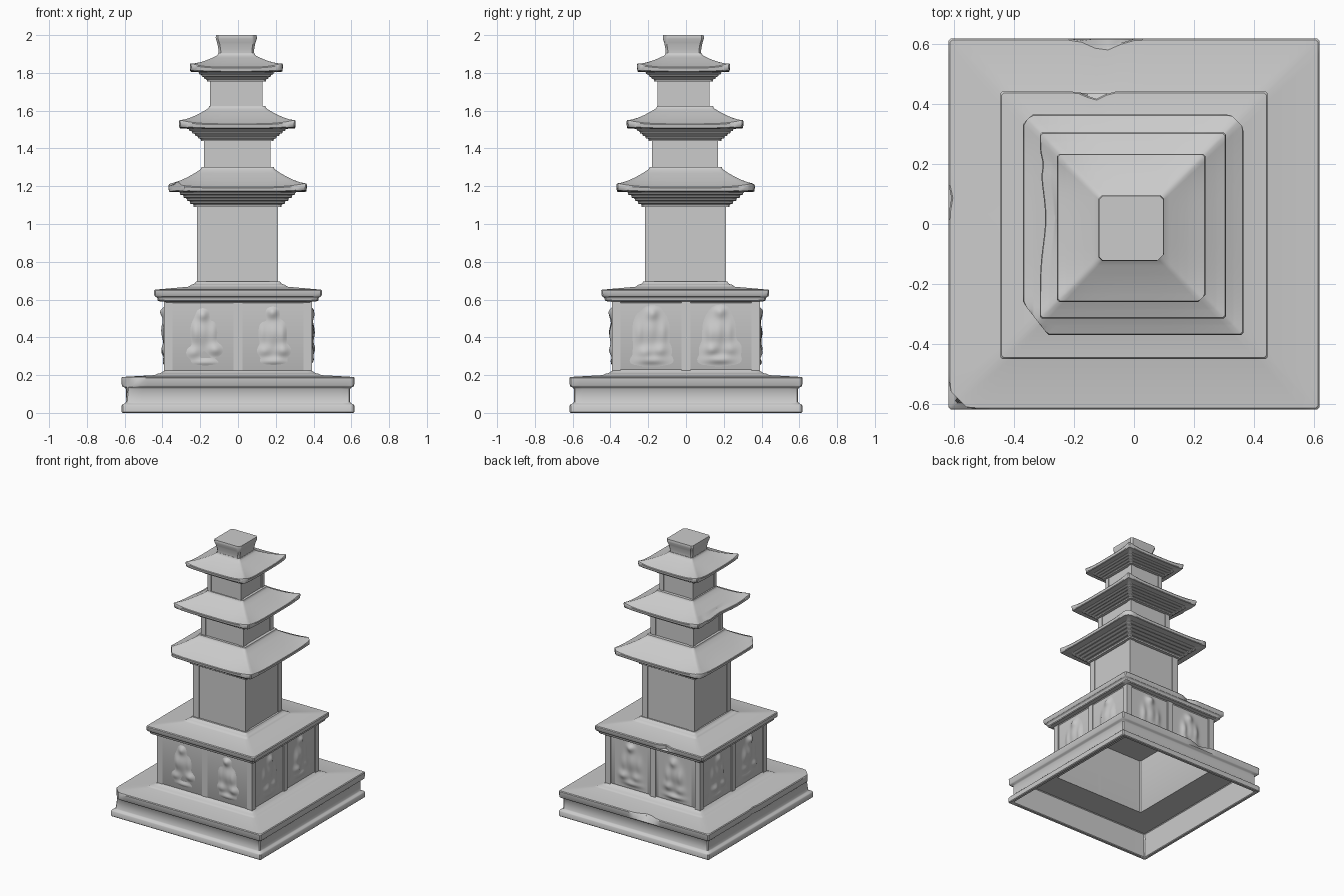
import bpy, bmesh, math, random
from mathutils import Vector, Matrix

if "Cube" in bpy.data.objects:
    bpy.data.objects.remove(bpy.data.objects["Cube"])

random.seed(4)
SEG = 28


def finish(name, bm, angle=35):
    bmesh.ops.recalc_face_normals(bm, faces=bm.faces)
    me = bpy.data.meshes.new(name)
    bm.to_mesh(me)
    bm.free()
    ob = bpy.data.objects.new(name, me)
    bpy.context.collection.objects.link(ob)
    bpy.ops.object.select_all(action='DESELECT')
    ob.select_set(True)
    bpy.context.view_layer.objects.active = ob
    bpy.ops.object.shade_smooth_by_angle(angle=math.radians(angle))
    return ob


def soften(profile, e=0.005):
    """Chamfer every inner point of a (half width, z, corner lift) profile."""
    pts = [Vector(p if len(p) == 3 else (*p, 0)) for p in profile]
    out = [pts[0]]
    for a, b, c in zip(pts, pts[1:], pts[2:]):
        for q in (a, c):
            d = (q - b).length
            out.append(b.lerp(q, min(e, d * 0.3) / d))
    return out + [pts[-1]]


def square_loft(name, profile, centre=(0, 0), caps=(True, True), corner=0.007,
                cuts=(), dents=(), e=0.005):
    """Loft square rings; cuts slice corners off, dents push edges inward."""
    bm = bmesh.new()
    rings = []
    for h, z, lift in soften(profile, e):
        ring = []
        for k in range(4):
            rot = Matrix.Rotation(k * math.pi / 2, 3, 'Z')
            for i in range(SEG + 1):
                t = -1 + 2 * i / SEG
                p = rot @ Vector((t * (h - corner), -h, z + lift * abs(t) ** 4))
                p += Vector((*centre, 0))
                for nx, ny, d, z0, z1 in cuts:
                    n = Vector((nx, ny, 0)).normalized()
                    if z0 < z < z1 and p.dot(n) > d:
                        p -= n * (p.dot(n) - d)
                for side, at, width, depth, h0, z0, z1 in dents:
                    if side == k and h > h0 and z0 < z < z1:
                        c = p.x if k % 2 == 0 else p.y
                        inward = rot @ Vector((0, 1, 0))
                        p += inward * depth * math.exp(-((c - at) / width) ** 2)
                ring.append(bm.verts.new(p))
        rings.append(ring)
    n = len(rings[0])
    for a, b in zip(rings, rings[1:]):
        for i in range(n):
            j = (i + 1) % n
            bm.faces.new((a[i], a[j], b[j], b[i]))
    if caps[0]:
        bm.faces.new(rings[0][::-1])
    if caps[1]:
        bm.faces.new(rings[-1])
    return finish(name, bm)


def box(bm, centre, size):
    m = Matrix.Translation(centre) @ Matrix.Diagonal((*size, 1))
    bmesh.ops.create_cube(bm, size=1, matrix=m)


# Wide hollow base slab, open underneath
square_loft("base_plinth", [
    (0.375, 0.185), (0.588, 0.185), (0.59, 0), (0.617, 0), (0.617, 0.043),
    (0.594, 0.052), (0.594, 0.132), (0.615, 0.14), (0.617, 0.19),
    (0.44, 0.2), (0.43, 0.206), (0.405, 0.212), (0.385, 0.23)], caps=(False, False),
    cuts=[(-1, -1, 0.825, 0.1, 0.21)],
    dents=[(2, -0.1, 0.06, 0.035, 0.6, 0.15, 0.21), (3, 0.08, 0.03, 0.01, 0.6, 0.1, 0.21)])

# Hollow upper plinth with its overhanging cover slab
square_loft("upper_plinth", [
    (0.376, 0.595), (0.376, 0.185), (0.386, 0.185), (0.386, 0.588), (0.425, 0.592),
    (0.428, 0.612), (0.443, 0.617), (0.445, 0.652), (0.26, 0.668),
    (0.25, 0.678), (0.232, 0.682), (0.222, 0.695)], centre=(0, -0.004),
    dents=[(2, -0.13, 0.035, 0.025, 0.42, 0.62, 0.66)])

# Pilasters at the corners and middle of the upper plinth
bm = bmesh.new()
for k in range(4):
    rot = Matrix.Rotation(k * math.pi / 2, 4, 'Z')
    for x, w in ((-0.369, 0.044), (0, 0.045), (0.369, 0.044)):
        box(bm, rot @ Vector((x, -0.386, 0.405)),
            (w, 0.012, 0.37) if k % 2 == 0 else (0.012, w, 0.37))
finish("plinth_pilasters", bm)


# Worn seated figures in relief: (u, v, radius u, radius v, height)
FIGURE = [(0, 0.86, 0.2, 0.09, 0.022), (0, 0.58, 0.3, 0.2, 0.02),
          (-0.42, 0.55, 0.15, 0.17, 0.013), (0.42, 0.55, 0.15, 0.17, 0.013),
          (-0.36, 0.27, 0.26, 0.09, 0.018), (0.36, 0.27, 0.26, 0.09, 0.018),
          (0, 0.11, 0.5, 0.06, 0.015)]


def relief(name, side, x0):
    bm = bmesh.new()
    rot = Matrix.Rotation(side * math.pi / 2, 3, 'Z')
    blobs = [(u + random.uniform(-.09, .09), v + random.uniform(-.03, .03), a, b,
              d * random.uniform(0.7, 1.15)) for u, v, a, b, d in FIGURE]
    nu, nv = 26, 40
    grid = []
    for j in range(nv + 1):
        row = []
        for i in range(nu + 1):
            u, v = -1 + 2 * i / nu, j / nv
            d = sum(h * math.exp(-((u - a) / ru) ** 2 - ((v - b) / rv) ** 2)
                    for a, b, ru, rv, h in blobs)
            fade = min(1, 5 * (1 - abs(u)), 12 * v, 12 * (1 - v))
            row.append(bm.verts.new(rot @ Vector((
                x0 + u * 0.135, -0.3855 - min(d, 0.027) * fade, 0.235 + v * 0.34))))
        grid.append(row)
    for a, b in zip(grid, grid[1:]):
        for i in range(nu):
            bm.faces.new((a[i], a[i + 1], b[i + 1], b[i]))
    finish(name, bm, 60)


for side, label in enumerate(("front", "right", "back", "left")):
    for x0, pos in ((-0.18, "a"), (0.18, "b")):
        relief(f"relief_{label}_{pos}", side, x0)


# One storey: body block with corner posts, then a stepped-eave roof
def storey(label, c, body, z0, z1, eave, step_out, steps, ze, zt, ridge, **damage):
    bm = bmesh.new()
    mid, tall, w = (z0 + z1) / 2, z1 - z0 + 0.02, body * 0.22
    box(bm, (*c, mid), (2 * body - 0.01, 2 * body - 0.01, tall))
    for sx in (-1, 1):
        for sy in (-1, 1):
            box(bm, (c[0] + sx * (body - w / 2), c[1] + sy * (body - w / 2), mid),
                (w, w, tall))
    finish(f"{label}_body", bm)

    prof = []
    start, dz = body + 0.018, (ze - z1) / steps
    for i in range(steps):
        h = start + (step_out - start) * i / (steps - 1)
        prof += [(h, z1 + i * dz), (h, z1 + (i + 1) * dz - 0.001)]
    prof += [(eave - 0.004, ze, 0.008), (eave, ze + 0.024, 0.02)]
    for s in (0.2, 0.4, 0.6, 0.8, 1):
        prof.append((eave + (ridge - eave) * s,
                     ze + 0.026 + (zt - 0.012 - ze - 0.026) * s ** 1.25,
                     0.018 * (1 - s) ** 2))
    prof += [(ridge - 0.004, zt)]
    square_loft(f"{label}_roof", prof, c, e=0.004, **damage)


storey("lower", (-0.002, -0.002), 0.215, 0.69, 1.09, 0.367, 0.305, 5, 1.17, 1.302, 0.195,
       cuts=[(-0.8, -0.62, 0.452, 1.1, 1.25), (-1, 1, 0.497, 1.1, 1.25),
             (1, 1, 0.485, 1.1, 1.25)])
storey("middle", (-0.004, -0.005), 0.175, 1.3, 1.44, 0.31, 0.255, 5, 1.505, 1.625, 0.152,
       dents=[(3, 0.02, 0.12, 0.018, 0.27, 1.5, 1.56), (3, 0.2, 0.03, 0.008, 0.27, 1.5, 1.56)])
storey("upper", (-0.009, -0.013), 0.138, 1.62, 1.755, 0.247, 0.198, 4, 1.805, 1.905, 0.1,
       cuts=[(1, -1, 0.335, 1.7, 1.9)])

# Flared square block on top with one worn corner
square_loft("top_block", [(0.094, 1.895), (0.094, 1.92), (0.1, 1.955), (0.11, 1.985), (0.107, 2.0)],
            centre=(-0.009, -0.014), corner=0.012, cuts=[(1, -1, 0.142, 1.9, 2.1)])
